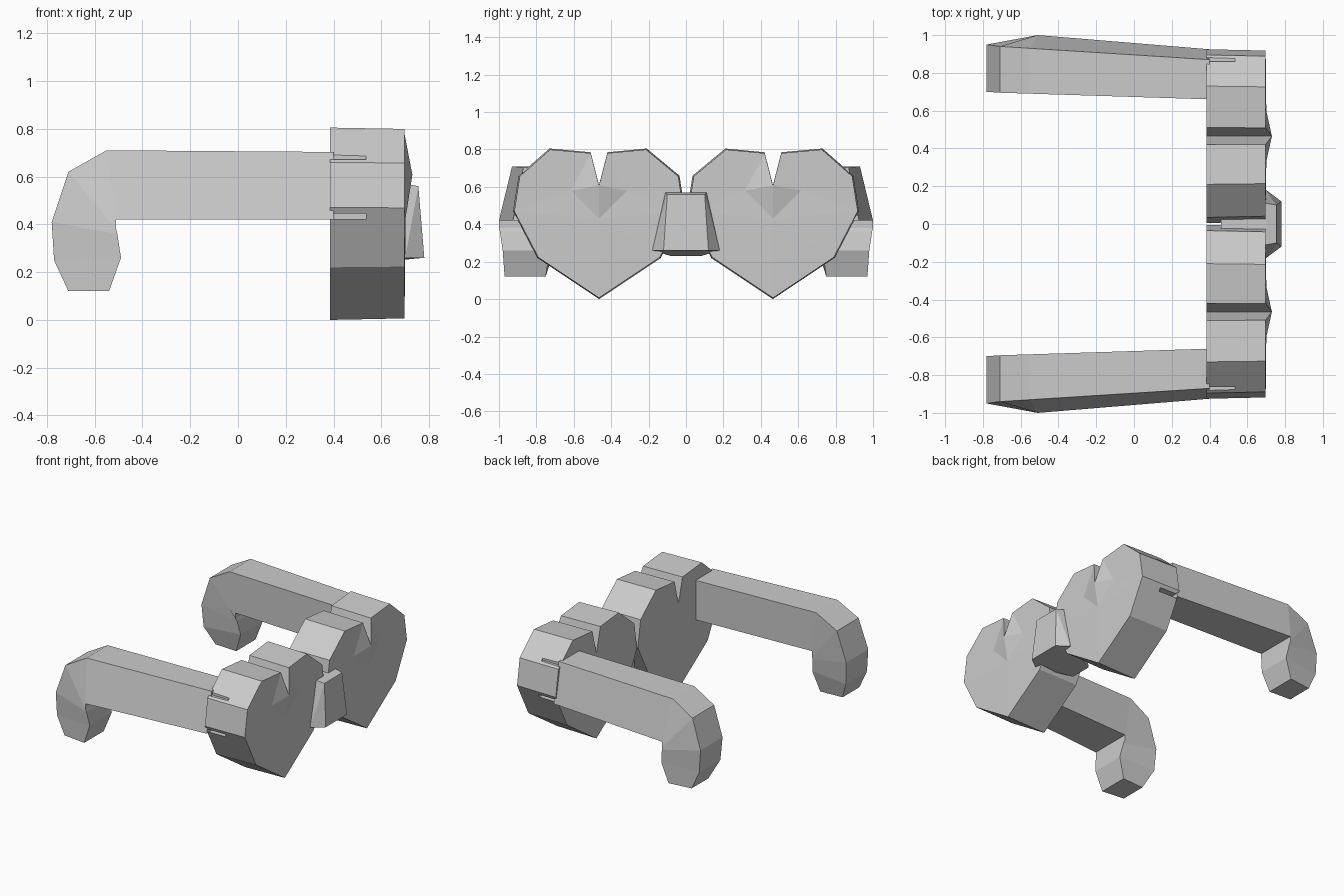
import bpy, bmesh

cube = bpy.data.objects.get("Cube")
if cube:
    bpy.data.objects.remove(cube, do_unlink=True)

grey = bpy.data.materials.new("light grey")
grey.use_nodes = True
COLOUR = (0.6, 0.6, 0.6, 1)
grey.diffuse_color = COLOUR
grey.node_tree.nodes["Principled BSDF"].inputs["Base Color"].default_value = COLOUR


def finish(name, bm):
    bmesh.ops.recalc_face_normals(bm, faces=bm.faces)
    mesh = bpy.data.meshes.new(name)
    bm.to_mesh(mesh)
    bm.free()
    mesh.materials.append(grey)
    ob = bpy.data.objects.new(name, mesh)
    bpy.context.collection.objects.link(ob)
    return ob


def box(name, lo, hi):
    bm = bmesh.new()
    vs = [bm.verts.new((x, y, z)) for x in (lo[0], hi[0])
          for y in (lo[1], hi[1]) for z in (lo[2], hi[2])]
    bmesh.ops.convex_hull(bm, input=vs)
    return finish(name, bm)


def bridge_sides(bm, a, b):
    n = len(a)
    for i in range(n):
        j = (i + 1) % n
        bm.faces.new((a[i], a[j], b[j], b[i]))


# Heart outline as (y, z), starting at the notch and going round the outer side
HEART = [(.465, .61), (.51, .785), (.73, .805), (.895, .66), (.925, .47),
         (.795, .22), (.465, 0), (.135, .22), (.005, .47), (.035, .66),
         (.21, .805), (.42, .785)]


def heart(name, s):
    bm = bmesh.new()
    cy, cz = .465, .43
    back = [bm.verts.new((.385, s * y, z)) for y, z in HEART]
    front = [bm.verts.new((.697, s * (cy + (y - cy) * .985), cz + (z - cz) * .985))
             for y, z in HEART]
    front[0].co.x = .73
    bridge_sides(bm, back, front)
    bm.faces.new(back)
    # Front face with a raised fold below the notch
    mid = bm.verts.new((.702, s * cy, cz))
    fold = [bm.verts.new((.697, s * (cy + d), .58)) for d in (.15, -.15)]
    for side, ring in ((fold[0], front[1:7]), (fold[1], front[:5:-1])):
        bm.faces.new((mid, side, front[0]))
        bm.faces.new((front[0], side, ring[0]))
        for a, b in zip(ring[:3], ring[1:4]):
            bm.faces.new((side, a, b))
        bm.faces.new((side, ring[3], mid))
        for a, b in zip(ring[3:], ring[4:]):
            bm.faces.new((mid, a, b))
    ob = finish(name, bm)
    # Thin hinge slots in the outer edge
    for z in (.672, .422):
        y0, y1 = sorted((s * .86, s * 1.1))
        cutter = box("slot_cutter", (.3, y0, z), (.535, y1, z + .024))
        cutter.hide_render = True
        mod = ob.modifiers.new("slot", 'BOOLEAN')
        mod.operation = 'DIFFERENCE'
        mod.solver = 'EXACT'
        mod.object = cutter
        bpy.context.view_layer.objects.active = ob
        bpy.ops.object.modifier_apply(modifier=mod.name)
        bpy.data.objects.remove(cutter, do_unlink=True)


# Temple arm sections: upper/back edge (x, z, outer y, inner y), then lower edge
ARM = [((.40, .703, .87, .66), (.40, .42, .925, .66)),
       ((-.55, .71, .93, .69), (-.51, .42, 1.0, .70)),
       ((-.71, .62, .94, .695), (-.51, .38, 1.0, .70)),
       ((-.78, .41, .95, .70), (-.505, .36, .995, .71)),
       ((-.77, .25, .95, .71), (-.49, .26, .98, .73)),
       ((-.71, .12, .95, .76), (-.54, .12, .97, .75))]


def arm(name, s):
    bm = bmesh.new()
    rings = []
    for (ux, uz, uo, ui), (lx, lz, lo, li) in ARM:
        rings.append([bm.verts.new(p) for p in (
            (ux, s * uo, uz), (ux, s * ui, uz), (lx, s * li, lz), (lx, s * lo, lz))])
    for a, b in zip(rings, rings[1:]):
        bridge_sides(bm, a, b)
    bm.faces.new(rings[0])
    bm.faces.new(rings[-1])
    finish(name, bm)


for side, s in (("left", 1), ("right", -1)):
    heart("heart_rim_" + side, s)
    arm("temple_arm_" + side, s)

# Nose bridge: flared block between the hearts
bm = bmesh.new()
corners = [(.755, .10, .56), (.78, .12, .26), (.70, .18, .26),
           (.70, .11, .57), (.46, .05, .57), (.46, .08, .23)]
pts = [bm.verts.new((x, s * y, z)) for x, y, z in corners for s in (1, -1)]
bmesh.ops.convex_hull(bm, input=pts)
finish("nose_bridge", bm)
